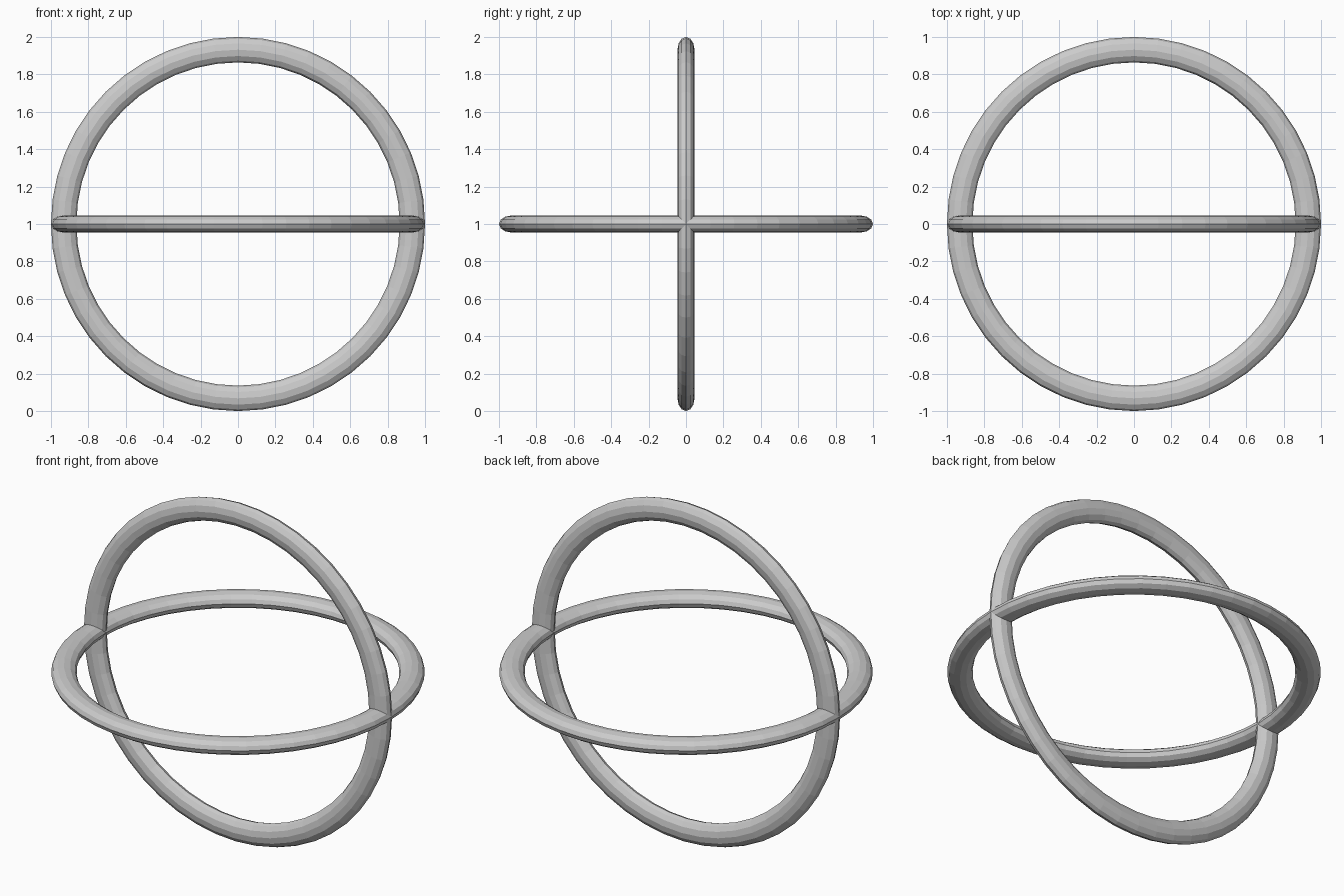
import bpy, math

if "Cube" in bpy.data.objects:
    bpy.data.objects.remove(bpy.data.objects["Cube"])

MAJOR, MINOR = 0.932, 0.068   # centreline radius and radial half-width
FLATTEN = 0.67                # axial squash of the section


def ring(name, rotation):
    bpy.ops.mesh.primitive_torus_add(
        major_segments=48, minor_segments=12,
        major_radius=MAJOR, minor_radius=MINOR,
        location=(0, 0, 1), rotation=rotation)
    ob = bpy.context.object
    ob.name = name
    ob.scale.z = FLATTEN
    return ob


# Two identical flattened rings crossing at right angles
ring("horizontal_ring", (0, 0, 0))
ring("vertical_ring", (math.pi / 2, 0, 0))
